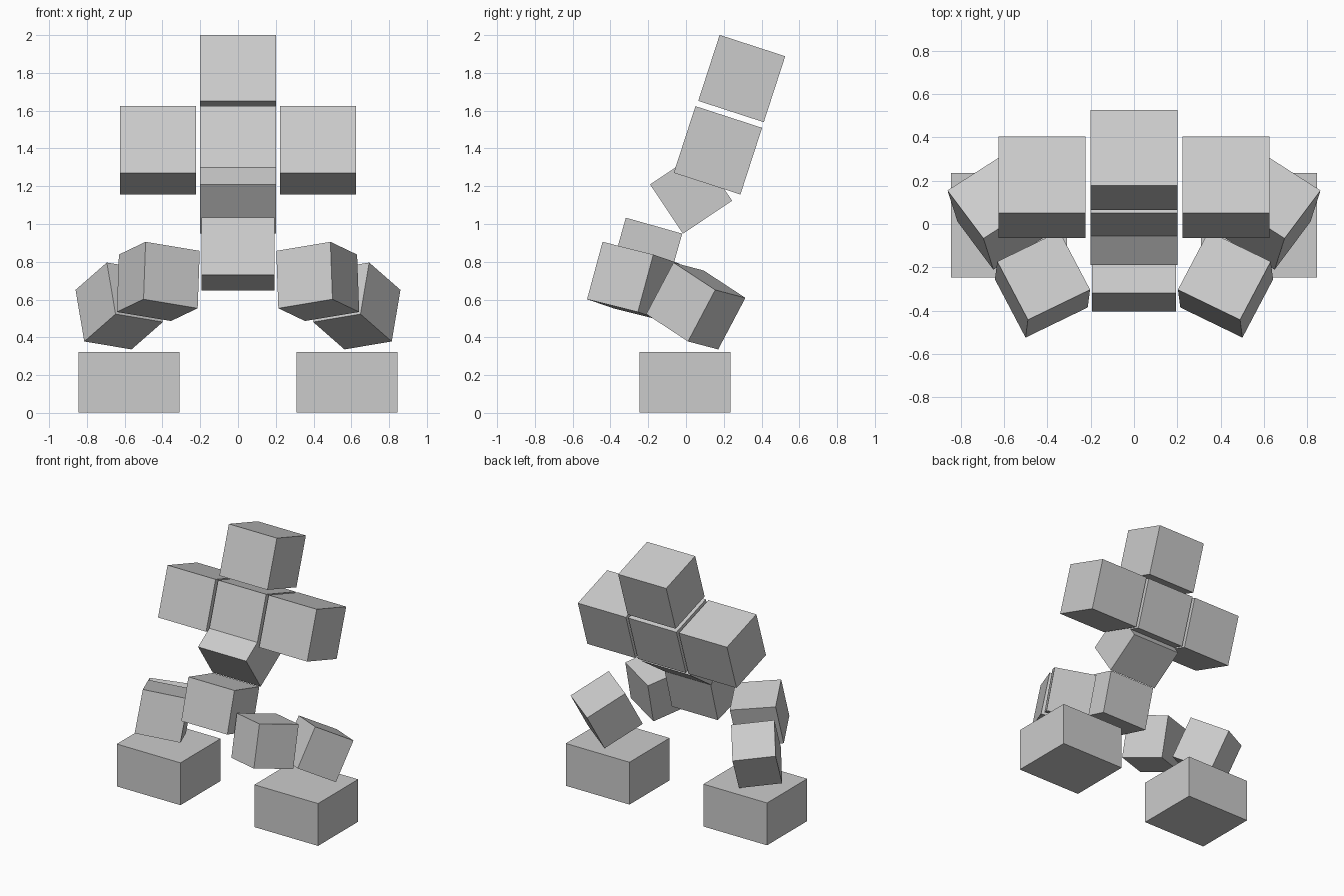
import bpy
from mathutils import Vector, Matrix
from math import radians

cube = bpy.data.objects.get("Cube")
if cube:
    bpy.data.objects.remove(cube, do_unlink=True)

grey = bpy.data.materials.new("plain_grey")
grey.use_nodes = True
COLOUR = (0.6, 0.6, 0.6, 1)
grey.diffuse_color = COLOUR
grey.node_tree.nodes["Principled BSDF"].inputs["Base Color"].default_value = COLOUR


def block(name, centre, size, rotation):
    """A flat-faced box with the given size, orientation and centre."""
    bpy.ops.mesh.primitive_cube_add(size=1)
    obj = bpy.context.object
    obj.name = name
    obj.data.materials.append(grey)
    obj.matrix_world = (Matrix.Translation(centre) @ rotation.to_4x4()
                        @ Matrix.Diagonal((*size, 1)))
    return obj


def tilt(degrees):
    return Matrix.Rotation(radians(degrees), 3, 'X')


def frame(x_dir, y_dir):
    """Rotation whose local x follows x_dir and local y leans to y_dir."""
    x = Vector(x_dir).normalized()
    z = x.cross(Vector(y_dir)).normalized()
    return Matrix((x, z.cross(x), z)).transposed()


def pair(name, centre, size, rotation):
    """A left block and its mirror image on the right."""
    flip = Matrix.Diagonal((-1, 1, 1))
    block("left_" + name, centre, size, rotation)
    block("right_" + name, flip @ Vector(centre), size, flip @ rotation @ flip)


# Leaning column of head and torso
block("head", (0, 0.295, 1.77), (0.403, 0.365, 0.367), tilt(-18))
block("chest", (0, 0.169, 1.39), (0.403, 0.371, 0.371), tilt(-18))
block("abdomen", (0, 0.027, 1.166), (0.403, 0.313, 0.313), tilt(33.8))
block("pelvis", (0, -0.212, 0.84), (0.386, 0.31, 0.314), tilt(-15.8))

# Shoulders beside the chest
pair("shoulder", (0.424, 0.169, 1.39), (0.403, 0.371, 0.371), tilt(-18))

# Legs: turned thighs, splayed shins and wide feet
pair("thigh", (0.422, -0.279, 0.696), (0.322, 0.311, 0.315),
     frame((0.287, -0.139, 0.048), (0.133, 0.273, -0.069)))
pair("shin", (0.629, 0.052, 0.566), (0.30, 0.312, 0.312),
     frame((0.249, -0.159, 0.042), (0.048, 0.143, 0.273)))
pair("foot", (0.577, -0.006, 0.162), (0.534, 0.481, 0.321), tilt(0))
